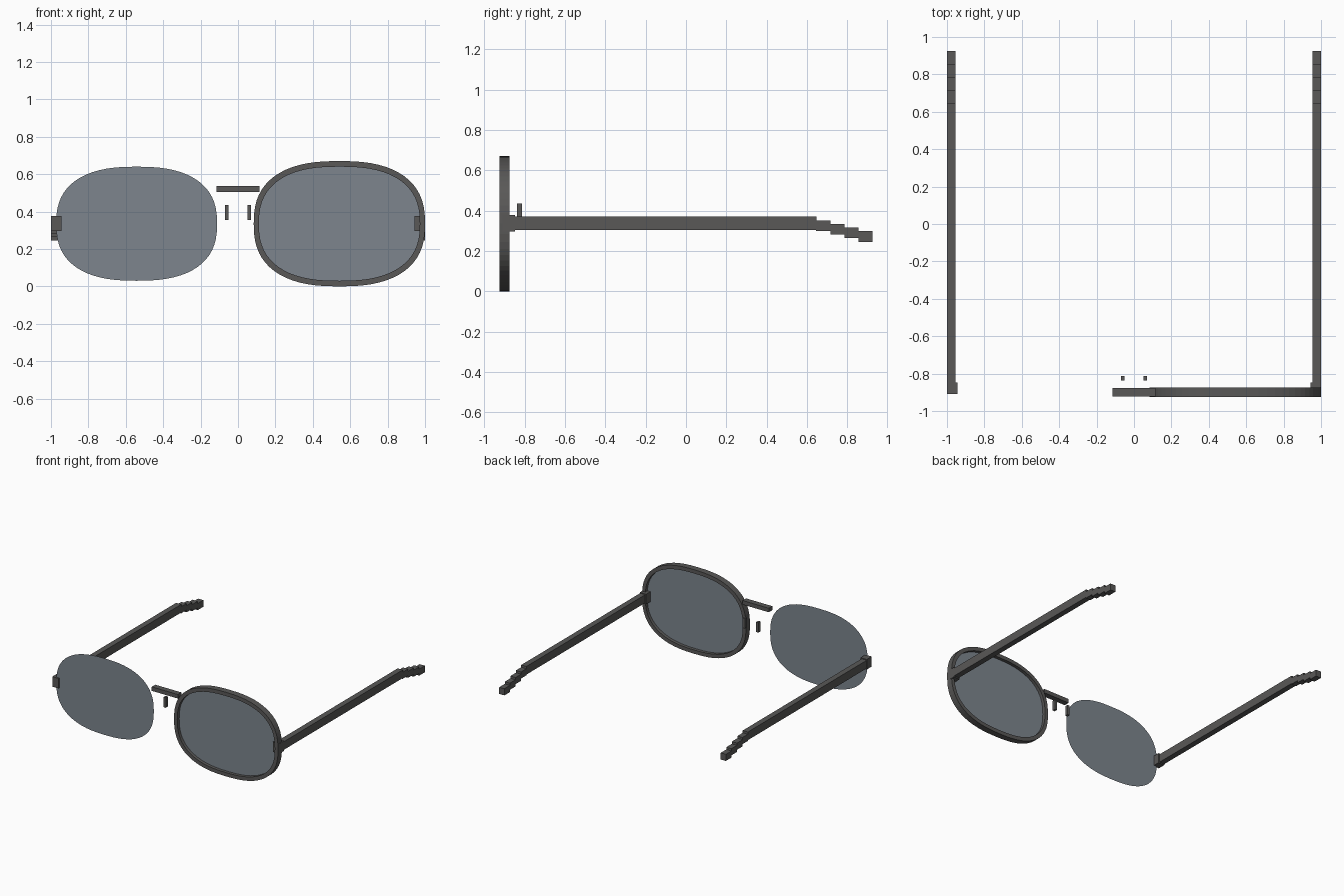
import bpy
import bmesh
from math import cos, sin, tau, copysign

cube = bpy.data.objects.get("Cube")
if cube:
    bpy.data.objects.remove(cube)


def material(name, rgb):
    mat = bpy.data.materials.new(name)
    mat.use_nodes = True
    colour = (*rgb, 1)
    mat.diffuse_color = colour
    mat.node_tree.nodes["Principled BSDF"].inputs["Base Color"].default_value = colour
    return mat


FRAME = material("charcoal frame", (0.10, 0.098, 0.096))
LENS = material("blue grey lens", (0.205, 0.235, 0.27))

SEGMENTS = 64
EYE_X, EYE_Z, FRONT_Y = 0.542, 0.335, -0.9


def finish(name, bm, mat):
    bmesh.ops.recalc_face_normals(bm, faces=bm.faces)
    mesh = bpy.data.meshes.new(name)
    bm.to_mesh(mesh)
    bm.free()
    mesh.materials.append(mat)
    obj = bpy.data.objects.new(name, mesh)
    bpy.context.collection.objects.link(obj)
    return obj


def box(name, x, y, z):
    """Box given by its (min, max) range on each axis."""
    bm = bmesh.new()
    bmesh.ops.create_cube(bm, size=1)
    for v in bm.verts:
        v.co = [r[0] if c < 0 else r[1] for c, r in zip(v.co, (x, y, z))]
    return finish(name, bm, FRAME)


def outline(bm, side, half_w, half_h, y):
    """Rounded-oval loop of vertices around one eye."""
    def soft(c):
        return copysign(abs(c) ** 0.8, c)
    angles = [tau * i / SEGMENTS for i in range(SEGMENTS)]
    return [bm.verts.new((side * EYE_X + half_w * soft(cos(a)), y,
                          EYE_Z + half_h * soft(sin(a)))) for a in angles]


def lens(name, side):
    bm = bmesh.new()
    bm.faces.new(outline(bm, side, 0.43, 0.305, FRONT_Y))
    finish(name, bm, LENS)


def rim(name, side):
    bm = bmesh.new()
    loops = [outline(bm, side, w, h, FRONT_Y + dy) for w, h, dy in (
        (0.458, 0.335, -0.025), (0.458, 0.335, 0.025),
        (0.43, 0.305, 0.025), (0.43, 0.305, -0.025))]
    for k in range(4):
        a, b = loops[k], loops[(k + 1) % 4]
        for i in range(SEGMENTS):
            j = (i + 1) % SEGMENTS
            bm.faces.new((a[i], a[j], b[j], b[i]))
    finish(name, bm, FRAME)


def mirrored(side, low, high):
    return tuple(sorted((side * low, side * high)))


# Front: two lenses, a rim on the left eye only, and the bridge
lens("left_lens", 1)
lens("right_lens", -1)
rim("left_rim", 1)
box("bridge", (-0.115, 0.115), (-0.922, -0.878), (0.505, 0.537))

for label, side in (("left", 1), ("right", -1)):
    box(label + "_nose_pad", mirrored(side, 0.05, 0.07), (-0.838, -0.812), (0.355, 0.435))
    box(label + "_hinge", mirrored(side, 0.945, 1.0), (-0.91, -0.848), (0.297, 0.377))
    arm = mirrored(side, 0.954, 0.999)
    box(label + "_temple", arm, (-0.87, 0.648), (0.305, 0.37))
    # Stepped ear tip
    for i in range(4):
        y, z = 0.645 + 0.07 * i, 0.299 - 0.018 * i
        box(f"{label}_ear_tip_{i + 1}", arm, (y, y + 0.07), (z, z + 0.053))
